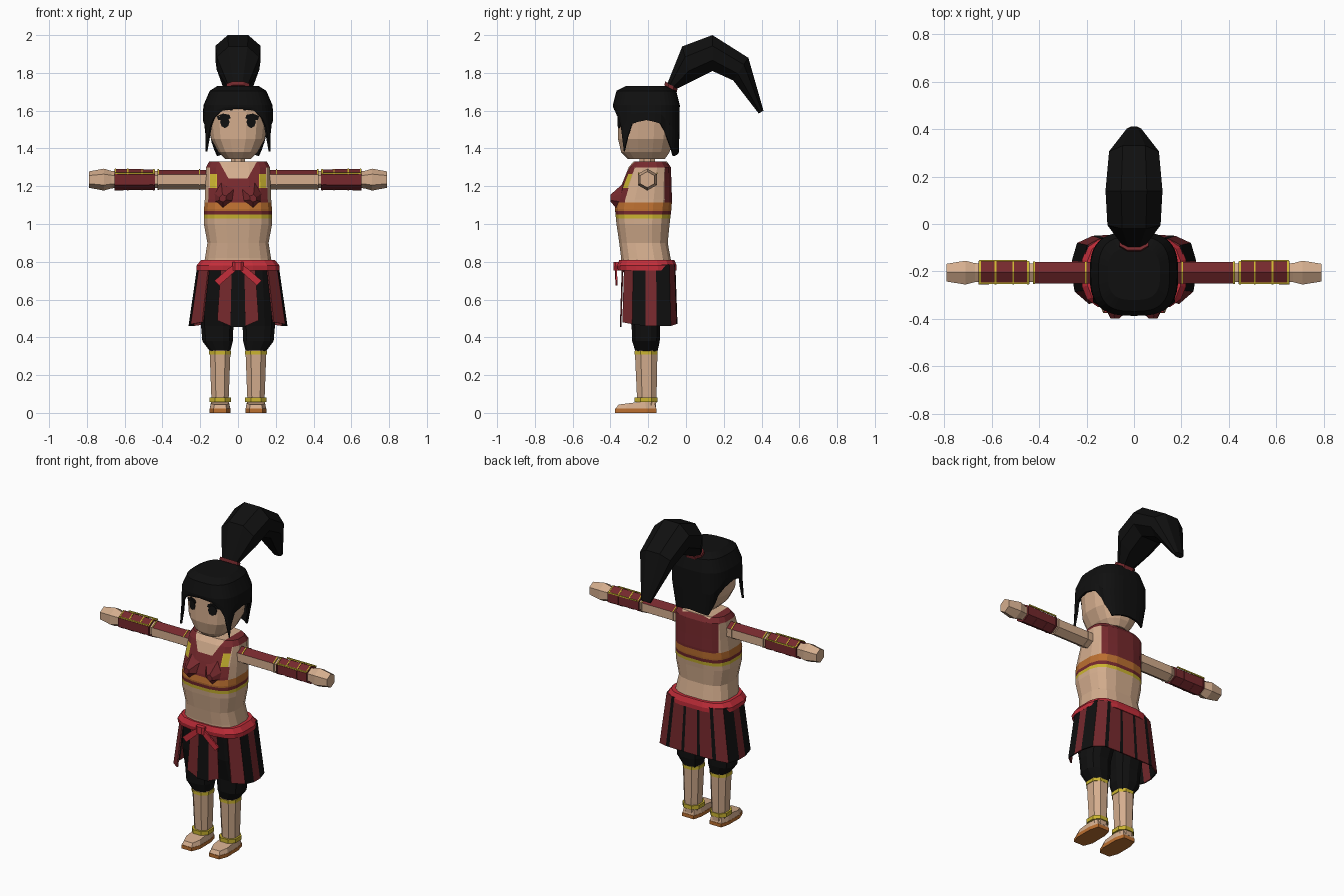
import bpy, bmesh, math
from mathutils import Vector

if "Cube" in bpy.data.objects:
    bpy.data.objects.remove(bpy.data.objects["Cube"])

COLOURS = {"skin": (.66, .42, .27), "black": (.005, .005, .005), "dark_red": (.18, .022, .026),
           "bright_red": (.55, .027, .042), "orange": (.50, .16, .03), "gold": (.60, .46, .03)}
NAMES = list(COLOURS)
MATS = []
for key, c in COLOURS.items():
    m = bpy.data.materials.new(key)
    m.diffuse_color = (*c, 1)
    m.use_nodes = True
    m.node_tree.nodes["Principled BSDF"].inputs["Base Color"].default_value = m.diffuse_color
    MATS.append(m)


def finish(name, bm, colour, normals=True):
    """colour is a name or a rule taking face centre and normal."""
    if normals:
        bmesh.ops.recalc_face_normals(bm, faces=bm.faces)
    bm.normal_update()
    for f in bm.faces:
        k = colour if isinstance(colour, str) else colour(f.calc_center_median(), f.normal)
        f.material_index = NAMES.index(k)
    me = bpy.data.meshes.new(name)
    bm.to_mesh(me)
    bm.free()
    for m in MATS:
        me.materials.append(m)
    ob = bpy.data.objects.new(name, me)
    bpy.context.collection.objects.link(ob)
    return ob


def power(v, p):
    return math.copysign(abs(v) ** (2 / p), v)


def oval(z, cx, hx, y0, y1, n=16, p=3.0):
    """Horizontal rounded-box ring between y0 and y1."""
    cy, hy = (y0 + y1) / 2, (y1 - y0) / 2
    return [Vector((cx + hx * power(math.sin(2 * math.pi * (i + .5) / n), p),
                    cy - hy * power(math.cos(2 * math.pi * (i + .5) / n), p), z)) for i in range(n)]


def loft_bm(rings):
    bm = bmesh.new()
    vs = [[bm.verts.new(p) for p in r] for r in rings]
    n = len(vs[0])
    for a, b in zip(vs, vs[1:]):
        for i in range(n):
            bm.faces.new((a[i], a[(i + 1) % n], b[(i + 1) % n], b[i]))
    bm.faces.new(vs[0])
    bm.faces.new(vs[-1])
    return bm


def loft(name, rings, colour):
    return finish(name, loft_bm(rings), colour)


def cut(bm, co, no):
    bmesh.ops.bisect_plane(bm, geom=bm.verts[:] + bm.edges[:] + bm.faces[:], plane_co=co, plane_no=no)


def plate(name, pts, colour, t=.008, axis=(0, 1, 0)):
    """Thin extruded polygon."""
    off = Vector(axis) * t
    return loft(name, [[Vector(p) for p in pts], [Vector(p) + off for p in pts]], colour)


# torso with top, neckline and hem bands cut into it
bm = loft_bm([oval(z, 0, hx, a, b) for z, hx, a, b in (
    (.77, .185, -.345, -.07), (.82, .177, -.345, -.08), (.90, .164, -.355, -.095), (1.0, .183, -.37, -.085),
    (1.08, .182, -.378, -.075), (1.13, .178, -.37, -.072), (1.2, .175, -.345, -.075), (1.30, .172, -.305, -.078),
    (1.33, .155, -.28, -.10))])
for z in (1.03, 1.05, 1.07, 1.115, 1.19, 1.24, 1.265):
    cut(bm, (0, 0, z), (0, 0, 1))
for s in (1, -1):
    cut(bm, (.148 * s, 0, 0), (1, 0, 0))
    cut(bm, (.112 * s, 0, 0), (1, 0, 0))
    cut(bm, (.05 * s, 0, 1.24), (.09 * s, 0, -.05))
cut(bm, (0, -.10, 0), (0, 1, 0))


def torso_rule(c, n):
    x = abs(c.x)
    for top, k in ((1.03, "skin"), (1.05, "gold"), (1.07, "dark_red"), (1.115, "orange")):
        if c.z < top:
            return k
    if c.y < -.10 and c.z > 1.24 and x < .05 + (c.z - 1.24) * .555:
        return "skin"
    if c.z < 1.30 and x > .148 and -.31 < c.y < -.10:
        return "skin"
    if c.y < -.2 and x > .112 and 1.19 < c.z < 1.265:
        return "gold"
    return "dark_red"


finish("torso", bm, torso_rule)
loft("neck", [oval(z, 0, .04, -.25, -.16, 8, 2) for z in (1.3, 1.4)], "skin")

# head
loft("head", [oval(z, 0, hx, a, b, 16, 2.6) for z, hx, a, b in (
    (1.345, .07, -.31, -.11), (1.38, .105, -.345, -.085), (1.45, .145, -.362, -.065),
    (1.60, .162, -.362, -.055), (1.69, .12, -.32, -.09))], "skin")


def face_y(x):
    return -.209 - .153 * (1 - (abs(x) / .158) ** 2.6) ** (1 / 2.6) - .003


for s, side in ((1, "left"), (-1, "right")):
    eye = [(.07 + .025 * math.cos(a * math.pi / 4), 1.54 + .032 * math.sin(a * math.pi / 4)) for a in range(8)]
    lash = [(.038, 1.558), (.105, 1.55), (.112, 1.57), (.08, 1.585), (.045, 1.578)]
    brow = [(.03, 1.60), (.10, 1.612), (.10, 1.622), (.03, 1.615)]
    for part, pts in (("eye", eye), ("lash", lash), ("brow", brow)):
        plate(f"{part}_{side}", [(s * x, face_y(x), z) for x, z in pts], "black")

# hair cap: columns end at a hem height that depends on the angle from the front
HEM = [(0, 1.61), (18, 1.60), (36, 1.56), (45, 1.52), (54, 1.385), (63, 1.46), (72, 1.53), (90, 1.55),
       (108, 1.53), (126, 1.43), (144, 1.36), (180, 1.38)]


def hem(d):
    for (a, za), (b, zb) in zip(HEM, HEM[1:]):
        if d <= b:
            return za + (zb - za) * (d - a) / (b - a)
    return HEM[-1][1]


bm = bmesh.new()
cols = []
for i in range(40):
    d = i * 9
    front = d if d <= 180 else 360 - d
    zb = hem(front)
    sx, sy = power(math.sin(math.radians(d)), 2.9), -power(math.cos(math.radians(d)), 2.9)
    tuck = .87 if front > 115 else 1.08 if 50 < front < 60 else 1
    col = []
    for z, hx, hy in ((1.73, .11, .11), (1.705, .15, .158), (1.63, .182, .177),
                      ((1.63 + zb) / 2, .186, .176), (zb, .185 * tuck, .172)):
        col.append(bm.verts.new((hx * sx, -.21 + hy * sy, z)))
    cols.append(col)
for a, b in zip(cols, cols[1:] + cols[:1]):
    for j in range(4):
        bm.faces.new((a[j], a[j + 1], b[j + 1], b[j]))
bm.faces.new([c[0] for c in cols])
mod = finish("hair_cap", bm, "black").modifiers.new("thickness", "SOLIDIFY")
mod.thickness = .012

# ponytail: (upper edge, lower edge, half width)
TAIL = [((-.10, 1.74), (-.06, 1.71), .05), ((-.02, 1.94), (.03, 1.755), .112), ((.14, 2.0), (.14, 1.81), .12),
        ((.33, 1.88), (.25, 1.76), .105), ((.41, 1.60), (.385, 1.585), .03)]


def tail_ring(u, l, w):
    u, l = Vector((0, *u)), Vector((0, *l))
    return [u.lerp(l, t) + Vector((k * w, 0, 0)) for t, k in
            ((0, -.45), (0, .45), (.3, 1), (.7, 1), (1, .5), (1, -.5), (.7, -1), (.3, -1))]


loft("ponytail", [tail_ring(*r) for r in TAIL], "black")
loft("hair_tie", [tail_ring((-.115, 1.735), (-.05, 1.695), .062), tail_ring((-.11, 1.755), (-.045, 1.715), .062)],
     "dark_red")

# skirt outline, half of the hem: x, y, hem height, colour of the panel that starts here
HALF = [(.04, -.35, .46, "dark_red"), (.11, -.348, .49, None), (.19, -.337, .48, "dark_red"),
        (.25, -.285, .47, "black"), (.262, -.215, .46, "dark_red"), (.262, -.155, .46, "black"),
        (.24, -.08, .46, "dark_red"), (.175, -.05, .47, "black"), (.15, -.048, .47, "dark_red"),
        (.065, -.045, .47, "black"), (.045, -.045, .47, "end")]


def skirt_panel(name, a, b, colour):
    top = [(p[0] * .82, -.205 + (p[1] + .205) * .93, .785) for p in (a, b)]
    pts = [top[0], a[:3], b[:3], top[1]]
    mid = Vector(((a[0] + b[0]) / 2, (a[1] + b[1]) / 2 + .205, 0)).normalized()
    plate(name, pts, colour, .008, -mid)


for s, side in ((1, "left"), (-1, "right")):
    for i, (a, b) in enumerate(zip(HALF, HALF[1:])):
        if a[3]:
            skirt_panel(f"skirt_panel_{side}_{i}", (a[0] * s, a[1], a[2]), (b[0] * s, b[1], b[2]), a[3])
skirt_panel("skirt_front", (-.04, -.35, .455), (.04, -.35, .455), "black")
skirt_panel("skirt_back", (-.045, -.045, .47), (.045, -.045, .47), "dark_red")

# belt with knot and tails
loft("belt", [oval(z, 0, hx, a, b, 16, 3.2) for z, hx, a, b in (
    (.755, .222, -.362, -.048), (.78, .222, -.366, -.048), (.81, .198, -.355, -.06))], "bright_red")
loft("belt_knot", [oval(z, 0, .03, -.385, -.34, 8) for z in (.755, .80)], "bright_red")
for s, side in ((1, "left"), (-1, "right")):
    plate(f"belt_tail_{side}", [(s * x, y, z) for x, y, z in (
        (.01, -.375, .79), (.05, -.375, .765), (.125, -.372, .70), (.10, -.372, .675), (.06, -.375, .71),
        (.01, -.375, .755))], "bright_red", .009)

# bust cups, arms and legs, one of each per side
HEX = [(math.sin(i * math.pi / 3), math.cos(i * math.pi / 3)) for i in range(6)]


def arm_ring(s, x, r):
    return [Vector((s * x, -.205 + h * r, 1.235 + v * r)) for h, v in HEX]


def tube(name, s, secs, colour):
    loft(name, [arm_ring(s, x, r) for x, r in secs], colour)


for s, side in ((1, "left"), (-1, "right")):
    base = [(.008, -.33, 1.20), (.09, -.31, 1.235), (.15, -.28, 1.18), (.155, -.29, 1.11),
            (.08, -.36, 1.075), (.012, -.35, 1.12)]
    tip = Vector((.08, -.40, 1.13))
    flip = lambda p: Vector((s * p.x, p.y, p.z))
    loft(f"bust_cup_{side}", [[flip(Vector(p)) for p in base],
                              [flip(tip.lerp(Vector((p[0], -.395, p[2])), .25)) for p in base]], "dark_red")

    sleeve = lambda c, n: "dark_red" if n.z > .3 else "skin"
    tube(f"upper_arm_{side}", s, ((.15, .052), (.425, .052)), sleeve)
    tube(f"elbow_{side}", s, ((.42, .045), (.45, .045)), "skin")
    tube(f"forearm_{side}", s, ((.44, .054), (.655, .057)), "dark_red")
    tube(f"hand_{side}", s, ((.64, .045), (.67, .046), (.71, .058), (.79, .043)), "skin")
    for i, (x, r) in enumerate(((.20, .055), (.418, .055), (.443, .057), (.505, .057), (.58, .058), (.645, .058))):
        tube(f"arm_trim_{side}_{i}", s, ((x, r), (x + .007, r)),
             lambda c, n: "gold" if n.z > .3 or c.z > 1.26 else "skin" if abs(c.x) < .43 else "dark_red")
    for fb in (-1, 1):
        y = -.205 + fb * .048
        plate(f"arm_piping_{side}_{fb}", [(s * .45, y, 1.264), (s * .65, y, 1.264), (s * .65, y, 1.272),
                                          (s * .45, y, 1.272)], "gold", .006)

    cx = .095 * s
    loft(f"trouser_leg_{side}", [oval(z, c * s, hx, a, b, 12, 2.5) for z, c, hx, a, b in (
        (.32, .093, .052, -.268, -.15), (.38, .108, .083, -.287, -.137), (.46, .11, .088, -.29, -.135),
        (.60, .103, .1, -.325, -.095), (.78, .095, .095, -.335, -.08))], "black")
    loft(f"shin_{side}", [oval(z, cx, hx, a, b, 8, 2.4) for z, hx, a, b in (
        (.03, .046, -.262, -.155), (.10, .05, -.264, -.152), (.33, .059, -.275, -.147))], "skin")
    for part, z0, z1, g in (("knee_trim", .308, .328, .062), ("ankle_trim", .058, .082, .061)):
        loft(f"{part}_{side}", [oval(z, cx, g, -.213 - g - .003, -.208 + g, 8, 2.4) for z in (z0, z1)], "gold")

    # foot with sloping instep over a flat sole
    shape = [(-.04, -.155), (.04, -.155), (.055, -.21), (.056, -.32), (.035, -.375), (-.035, -.375),
             (-.056, -.32), (-.055, -.21)]
    ring = lambda k, zf: [Vector((cx + x * k, -.26 + (y + .26) * k, zf(y))) for x, y in shape]
    loft(f"sole_{side}", [ring(1, lambda y: 0), ring(1, lambda y: .022)], "orange")
    loft(f"foot_{side}", [ring(.98, lambda y: .021), ring(.85, lambda y: .068 + (y + .155) * .11)], "skin")
